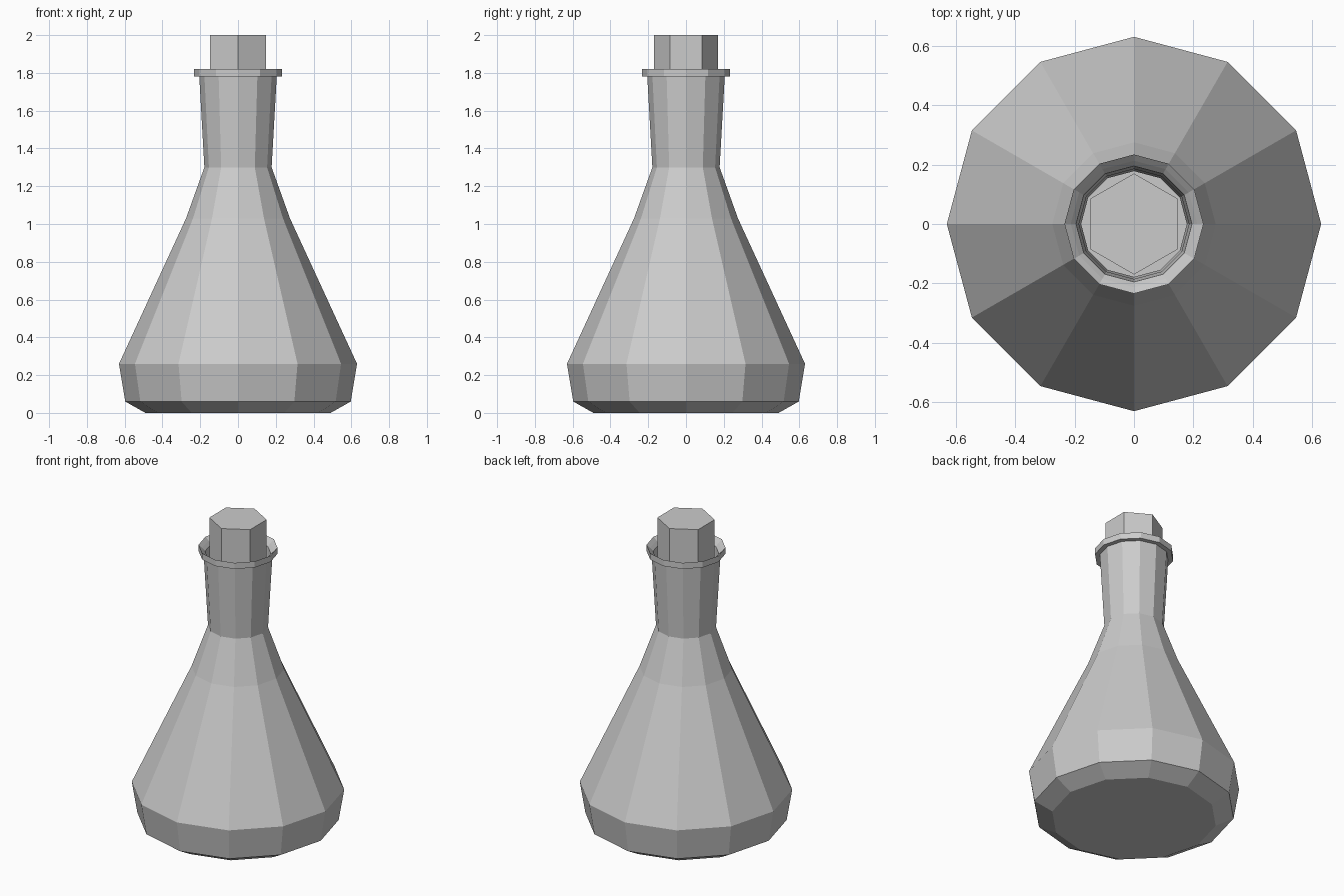
import bpy, bmesh
from math import cos, sin, tau

if "Cube" in bpy.data.objects:
    bpy.data.objects.remove(bpy.data.objects["Cube"])


def lathe(name, profile, sides, start=0.0, cap_bottom=False, cap_top=False):
    """Revolve (radius, z) points into a faceted shell."""
    bm = bmesh.new()
    rings = [[bm.verts.new((r * cos(start + tau * i / sides),
                            r * sin(start + tau * i / sides), z))
              for i in range(sides)] for r, z in profile]
    for low, high in zip(rings, rings[1:]):
        for i in range(sides):
            j = (i + 1) % sides
            bm.faces.new((low[i], low[j], high[j], high[i]))
    if cap_bottom:
        bm.faces.new(rings[0][::-1])
    if cap_top:
        bm.faces.new(rings[-1])
    mesh = bpy.data.meshes.new(name)
    bm.to_mesh(mesh)
    bm.free()
    obj = bpy.data.objects.new(name, mesh)
    bpy.context.collection.objects.link(obj)
    return obj


# Conical flask: base bevel, body, shoulder, open neck and flared lip
lathe("flask", [(0.49, 0.005), (0.597, 0.06), (0.63, 0.26), (0.275, 1.03),
                (0.178, 1.30), (0.205, 1.78), (0.234, 1.78), (0.234, 1.82),
                (0.213, 1.80), (0.195, 1.78), (0.185, 1.60)],
      12, cap_bottom=True)

# Hexagonal stopper pushed into the neck
lathe("stopper", [(0.17, 1.60), (0.17, 2.0)], 6, start=tau / 4,
      cap_bottom=True, cap_top=True)

# Rest the base exactly on the floor
for v in bpy.data.objects["flask"].data.vertices[:12]:
    v.co.z = 0.0
